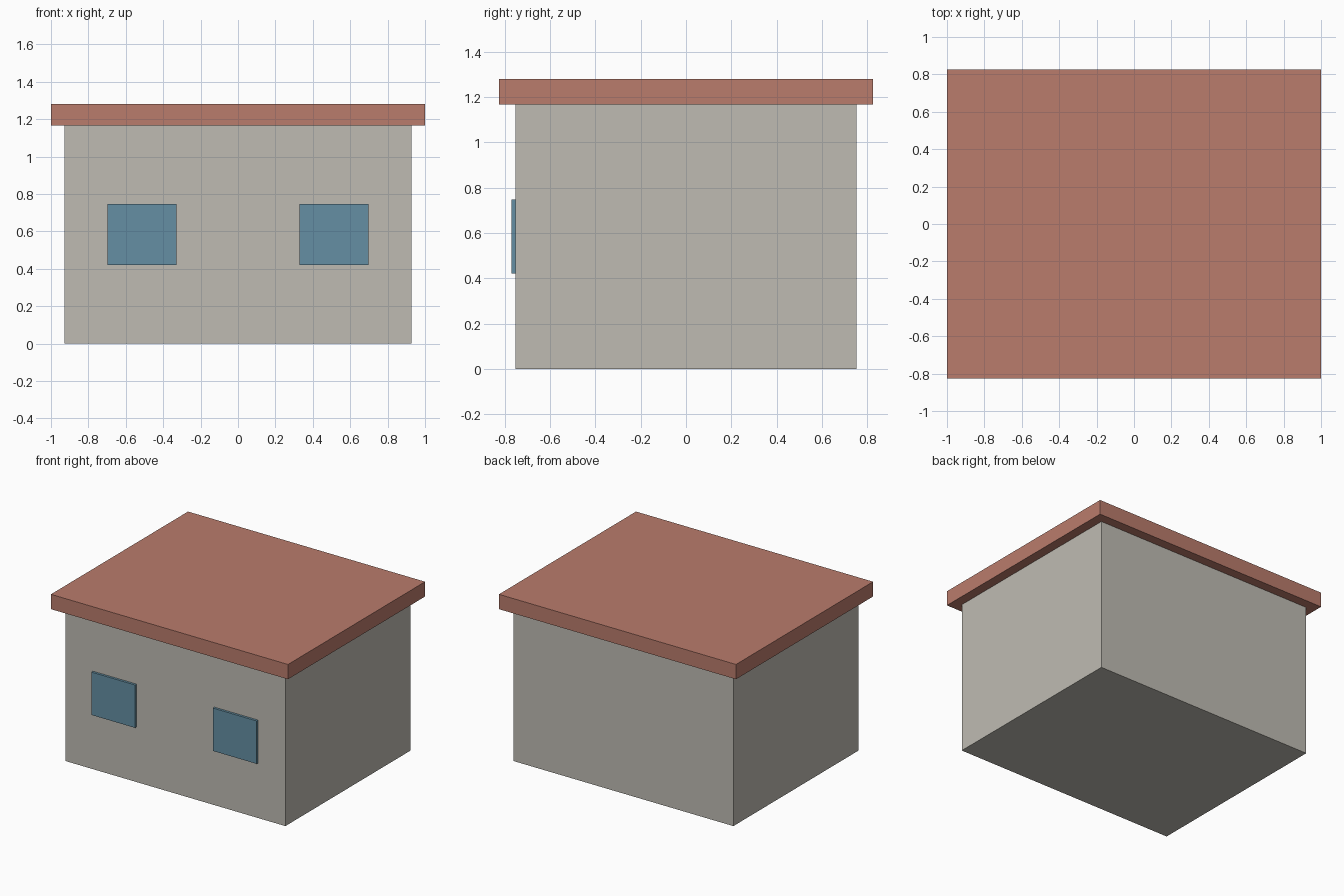
import bpy

cube = bpy.data.objects.get("Cube")
if cube:
    bpy.data.objects.remove(cube, do_unlink=True)


def make_material(name, rgb):
    mat = bpy.data.materials.new(name)
    mat.use_nodes = True
    color = (*rgb, 1)
    mat.diffuse_color = color
    bsdf = next(n for n in mat.node_tree.nodes if n.type == "BSDF_PRINCIPLED")
    bsdf.inputs["Base Color"].default_value = color
    return mat


def make_box(name, low, high, mat):
    """Box spanning two opposite corners."""
    center = [(a + b) / 2 for a, b in zip(low, high)]
    bpy.ops.mesh.primitive_cube_add(size=1, location=center)
    box = bpy.context.object
    box.name = name
    box.scale = [b - a for a, b in zip(low, high)]
    bpy.ops.object.transform_apply(location=False, rotation=False, scale=True)
    box.data.materials.append(mat)
    return box


plaster = make_material("warm_grey_plaster", (0.52, 0.50, 0.45))
tile = make_material("terracotta", (0.49, 0.20, 0.15))
glass = make_material("blue_glass", (0.13, 0.275, 0.37))

wall_x, wall_y, wall_top = 0.927, 0.753, 1.167
roof_x, roof_y, roof_top = 1.0, 0.826, 1.28

# Main body and overhanging flat roof
make_box("walls", (-wall_x, -wall_y, 0), (wall_x, wall_y, wall_top), plaster)
make_box("roof", (-roof_x, -roof_y, wall_top), (roof_x, roof_y, roof_top), tile)

# Pair of front windows, slightly proud of the wall
half_width = 0.185
for name, x in (("right_window", -0.513), ("left_window", 0.513)):
    make_box(name, (x - half_width, -0.771, 0.42),
             (x + half_width, -wall_y + 0.01, 0.747), glass)
